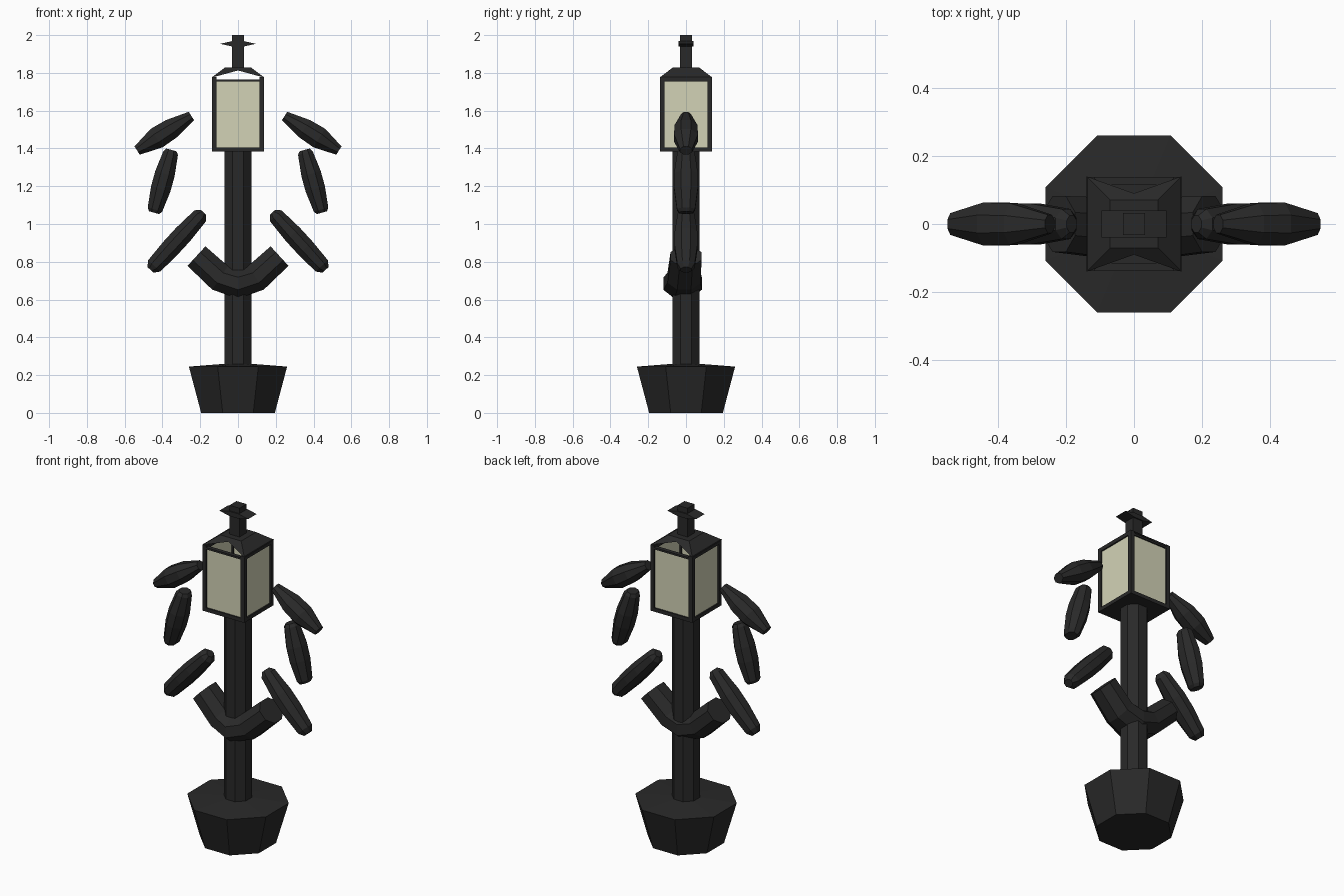
import bpy, bmesh, math
from mathutils import Vector

if "Cube" in bpy.data.objects:
    bpy.data.objects.remove(bpy.data.objects["Cube"], do_unlink=True)


def material(name, rgb):
    m = bpy.data.materials.new(name)
    m.use_nodes = True
    m.diffuse_color = (*rgb, 1)
    m.node_tree.nodes["Principled BSDF"].inputs["Base Color"].default_value = (*rgb, 1)
    return m


iron = material("dark iron", (0.022, 0.022, 0.022))
glass = material("pale glass", (0.65, 0.65, 0.47))


def finish(name, bm, mat, recalc=True):
    if recalc:
        bmesh.ops.recalc_face_normals(bm, faces=bm.faces)
    me = bpy.data.meshes.new(name)
    bm.to_mesh(me)
    bm.free()
    me.materials.append(mat)
    ob = bpy.data.objects.new(name, me)
    bpy.context.scene.collection.objects.link(ob)
    return ob


def loft(name, rings, mat=iron, sides=8):
    """Flat-sided tube; each ring is (x, y, z, half width, half depth)."""
    bm = bmesh.new()
    loops = []
    k = 1 / math.cos(math.pi / sides)
    for i, (x, y, z, rn, ry) in enumerate(rings):
        a, b = rings[max(i - 1, 0)], rings[min(i + 1, len(rings) - 1)]
        t = Vector((b[0] - a[0], 0, b[2] - a[2])).normalized()
        n = Vector((t.z, 0, -t.x))
        loop = []
        for s in range(sides):
            ang = (s + 0.5) * math.tau / sides
            p = Vector((x, y, z)) + n * (rn * k * math.cos(ang))
            p.y += ry * k * math.sin(ang)
            loop.append(bm.verts.new(p))
        loops.append(loop)
    for l0, l1 in zip(loops, loops[1:]):
        for s in range(sides):
            e = (s + 1) % sides
            bm.faces.new((l0[s], l0[e], l1[e], l1[s]))
    bm.faces.new(loops[0])
    bm.faces.new(loops[-1])
    return finish(name, bm, mat)


def boxes(name, items, mat=iron):
    """Boxes given as (min corner, max corner), joined in one object."""
    bm = bmesh.new()
    for lo, hi in items:
        lo, hi = Vector(lo), Vector(hi)
        verts = bmesh.ops.create_cube(bm, size=1)["verts"]
        for v in verts:
            v.co = (lo + hi) / 2 + Vector(c * d for c, d in zip(v.co, hi - lo))
    return finish(name, bm, mat)


# Planter-like base and post
loft("base", [(0, 0, 0, .195, .195), (0, 0, .245, .26, .26), (0, 0, .26, .07, .07)])
loft("post", [(0, 0, .24, .072, .072), (0, 0, 1.39, .072, .072)])

# Curved cradle bowing slightly forward around the post
half = [(.22, 0, .83, .07, .082), (.095, -.01, .715, .075, .088)]
cradle = [(-x, y, z, a, b) for x, y, z, a, b in half]
cradle += [(0, -.018, .685, .08, .102)] + half[::-1]
loft("cradle", cradle)

# Floating faceted arms: start, end, ring profile (position, half width, half depth)
arms = {
    "upper_arm": ((.247, 1.572), (.534, 1.389),
                  [(0, .026, .027), (.37, .054, .061), (.64, .058, .063), (1, .026, .032)]),
    "middle_arm": ((.352, 1.392), (.444, 1.06),
                   [(0, .028, .035), (.05, .04, .046), (.38, .053, .063),
                    (.62, .053, .063), (.95, .04, .048), (1, .028, .038)]),
    "lower_arm": ((.183, 1.062), (.463, .757),
                  [(0, .02, .025), (.06, .042, .044), (.38, .051, .06),
                   (.62, .051, .06), (.93, .044, .046), (1, .022, .028)]),
}
for part, (p, q, prof) in arms.items():
    for side, sx in (("left", 1), ("right", -1)):
        loft(f"{side}_{part}", [(sx * (p[0] + (q[0] - p[0]) * t), 0,
                                 p[1] + (q[1] - p[1]) * t, rn, ry) for t, rn, ry in prof])

# Lantern frame: floor, corner bars, top and bottom rails
W, T = .138, .024
frame = [((-W, -W, 1.383), (W, W, 1.405))]
for sx in (-1, 1):
    x0, x1 = sorted((sx * W, sx * (W - T)))
    for sy in (-1, 1):
        y0, y1 = sorted((sy * W, sy * (W - T)))
        frame.append(((x0, y0, 1.4), (x1, y1, 1.778)))
    frame.append(((x0, -W, 1.755), (x1, W, 1.778)))
    frame.append(((-W, x0, 1.755), (W, x1, 1.766)))
boxes("lantern_frame", frame)

# Glass panes
G, D = .118, .13
panes = []
for s in (-1, 1):
    a, b = sorted((s * D, s * (D - .006)))
    panes.append(((-G, a, 1.4), (G, b, 1.757)))
    panes.append(((a, -G, 1.4), (b, G, 1.757)))
boxes("lantern_glass", panes, glass)

# Roof with open vents at front and back
bm = bmesh.new()
R, r, z0, z1 = .14, .07, 1.775, 1.828
low = {(i, j): bm.verts.new((i * R, j * R, z0)) for i in (-1, 1) for j in (-1, 1)}
top = {(i, j): bm.verts.new((i * r, j * r, z1)) for i in (-1, 1) for j in (-1, 1)}
bm.faces.new([top[k] for k in ((-1, -1), (1, -1), (1, 1), (-1, 1))])
for s in (-1, 1):
    bm.faces.new((low[s, -1], low[s, 1], top[s, 1], top[s, -1]))
    apex = bm.verts.new((0, s * .09, 1.813))
    bm.faces.new((low[-1, s], apex, top[-1, s]))
    bm.faces.new((apex, top[1, s], top[-1, s]))
    bm.faces.new((low[1, s], top[1, s], apex))
finish("roof", bm, iron)

# Finial with a tapered cross collar
boxes("finial", [((-.033, -.033, 1.82), (.033, .033, 2.0))])
bm = bmesh.new()
rim = [(-.095, 1.954), (-.032, 1.94), (.032, 1.94), (.095, 1.954), (.032, 1.968), (-.032, 1.968)]
front = bm.faces.new([bm.verts.new((x, -.04, z)) for x, z in rim])
ext = bmesh.ops.extrude_face_region(bm, geom=[front])["geom"]
bmesh.ops.translate(bm, vec=(0, .08, 0), verts=[g for g in ext if isinstance(g, bmesh.types.BMVert)])
bm.faces.ensure_lookup_table()
finish("finial_collar", bm, iron)
